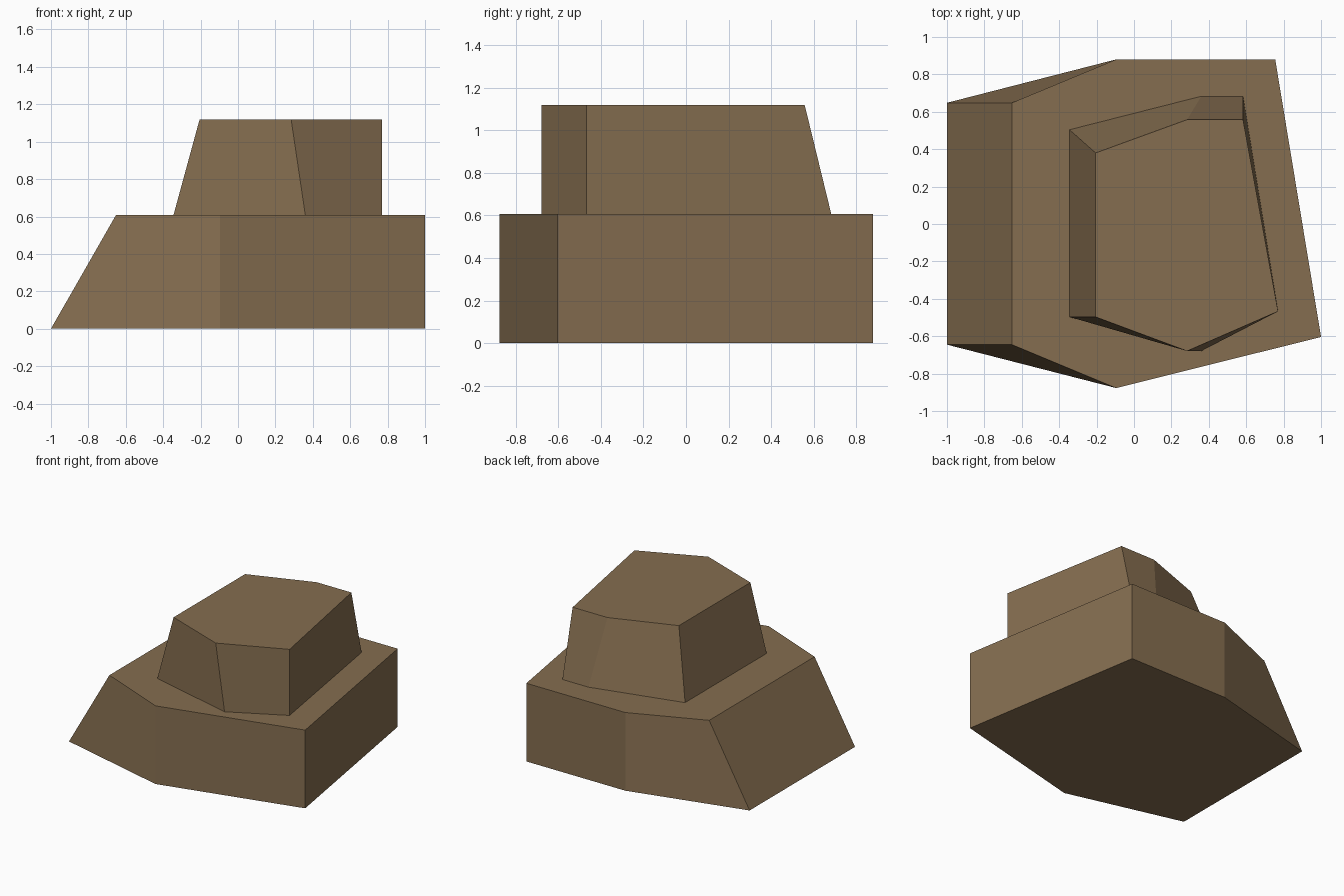
import bpy
import bmesh

if "Cube" in bpy.data.objects:
    bpy.data.objects.remove(bpy.data.objects["Cube"])

# one earthy brown for the whole model
brown = bpy.data.materials.new("earth_brown")
brown.diffuse_color = (0.235, 0.155, 0.08, 1)
brown.use_nodes = True
brown.node_tree.nodes["Principled BSDF"].inputs["Base Color"].default_value = brown.diffuse_color


def loft(name, lower, upper, z0, z1):
    """Closed solid between two outlines with matching corners."""
    bm = bmesh.new()
    a = [bm.verts.new((x, y, z0)) for x, y in lower]
    b = [bm.verts.new((x, y, z1)) for x, y in upper]
    bm.faces.new(a)
    bm.faces.new(b)
    n = len(a)
    for i in range(n):
        j = (i + 1) % n
        bm.faces.new((a[i], a[j], b[j], b[i]))
    bmesh.ops.recalc_face_normals(bm, faces=bm.faces)
    mesh = bpy.data.meshes.new(name)
    bm.to_mesh(mesh)
    bm.free()
    mesh.materials.append(brown)
    obj = bpy.data.objects.new(name, mesh)
    bpy.context.collection.objects.link(obj)
    return obj


# wide lower block, upright except for the sloped left end
shared = [(-0.095, -0.877), (1.0, -0.604), (0.755, 0.88), (-0.095, 0.88)]
loft("lower_block",
     [(-1.0, -0.645)] + shared + [(-1.0, 0.648)],
     [(-0.653, -0.645)] + shared + [(-0.653, 0.648)],
     0.0, 0.607)

# smaller upper block, sloped on the left and back
loft("upper_block",
     [(-0.345, -0.497), (0.36, -0.679), (0.77, -0.467),
      (0.583, 0.683), (0.36, 0.683), (-0.345, 0.504)],
     [(-0.205, -0.497), (0.284, -0.679), (0.77, -0.467),
      (0.583, 0.558), (0.284, 0.558), (-0.205, 0.38)],
     0.607, 1.12)
